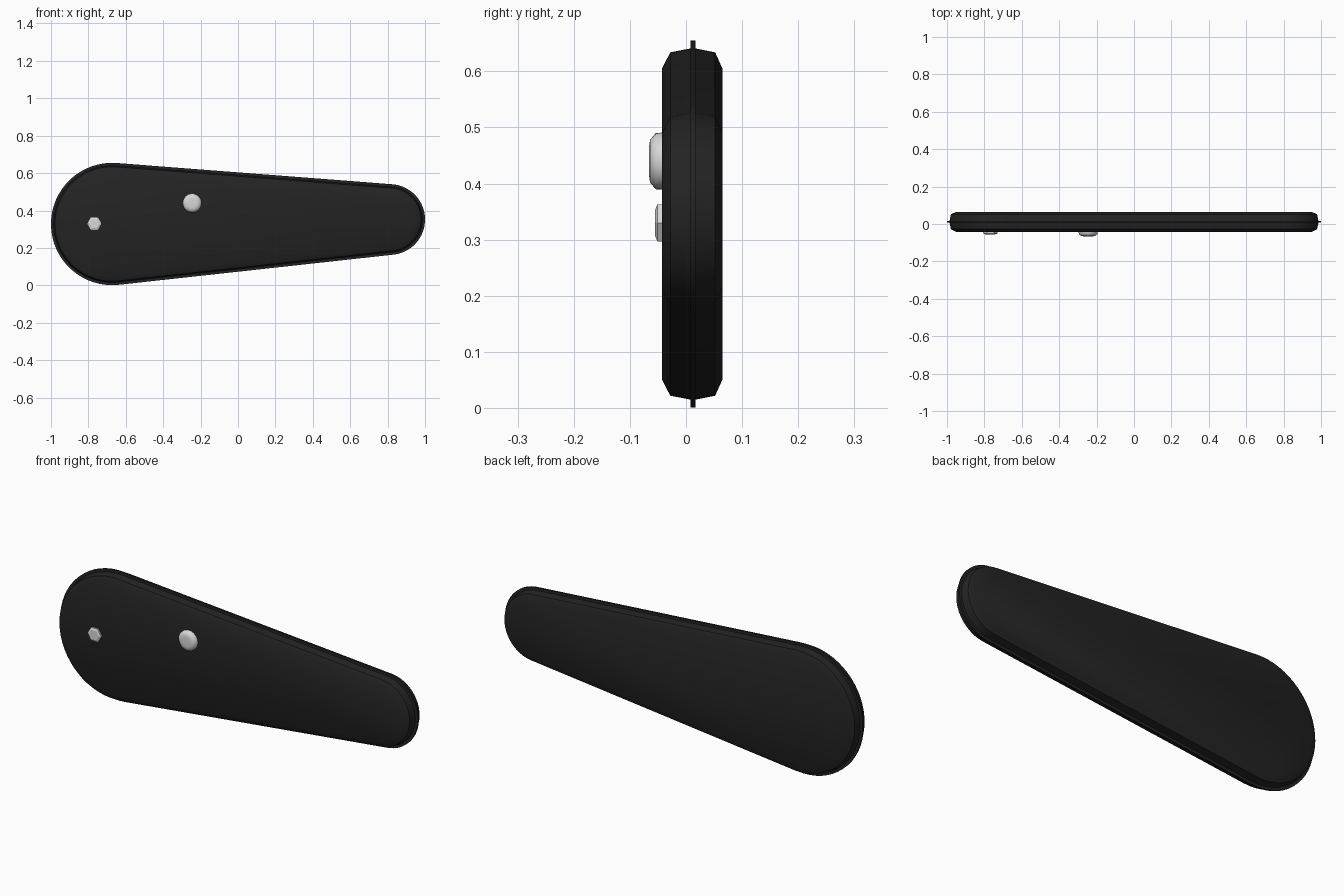
import bpy, bmesh, math

if "Cube" in bpy.data.objects:
    bpy.data.objects.remove(bpy.data.objects["Cube"])


def material(name, rgb):
    m = bpy.data.materials.new(name)
    m.diffuse_color = (*rgb, 1)
    m.use_nodes = True
    m.node_tree.nodes["Principled BSDF"].inputs["Base Color"].default_value = m.diffuse_color
    return m


BLACK = material("black plastic", (0.017, 0.017, 0.017))
METAL = material("light metal", (0.68, 0.68, 0.68))


def loft(name, rings, mat, angle):
    """Bridge successive closed rings and cap both ends."""
    bm = bmesh.new()
    loops = [[bm.verts.new(p) for p in ring] for ring in rings]
    n = len(loops[0])
    for a, b in zip(loops, loops[1:]):
        for i in range(n):
            j = (i + 1) % n
            bm.faces.new((a[i], a[j], b[j], b[i]))
    bm.faces.new(loops[0][::-1])
    bm.faces.new(loops[-1])
    bmesh.ops.recalc_face_normals(bm, faces=bm.faces)
    me = bpy.data.meshes.new(name)
    bm.to_mesh(me)
    bm.free()
    me.materials.append(mat)
    ob = bpy.data.objects.new(name, me)
    bpy.context.collection.objects.link(ob)
    bpy.ops.object.select_all(action='DESELECT')
    ob.select_set(True)
    bpy.context.view_layer.objects.active = ob
    bpy.ops.object.shade_smooth_by_angle(angle=math.radians(angle))
    return ob


# Tapered outline: a large and a small end arc joined by tangent lines
BIG = (-0.673, 0.328, 0.327)
SMALL = (0.811, 0.352, 0.189)


def outline(y, inset, steps=32):
    dx, dz = SMALL[0] - BIG[0], SMALL[1] - BIG[1]
    tilt = math.atan2(dz, dx)
    half = math.acos((BIG[2] - SMALL[2]) / math.hypot(dx, dz))
    pts = []
    for (cx, cz, r), start, sweep in (
            (SMALL, tilt - half, 2 * half),
            (BIG, tilt + half, 2 * (math.pi - half))):
        for i in range(steps + 1):
            a = start + sweep * i / steps
            pts.append((cx + (r - inset) * math.cos(a), y,
                        cz + (r - inset) * math.sin(a)))
    return pts


def disc(y, cx, cz, r, sides):
    return [(cx + r * math.cos(math.tau * i / sides), y,
             cz + r * math.sin(math.tau * i / sides)) for i in range(sides)]


# Chamfered shell with a thin raised seam around the middle
section = [(-0.043, 0.050), (-0.028, 0.021), (0.008, 0.014), (0.008, 0.0),
           (0.017, 0.0), (0.017, 0.014), (0.052, 0.021), (0.065, 0.050)]
loft("case_cover", [outline(y, d) for y, d in section], BLACK, 30)

# Round button with a softened rim
loft("round_button", [disc(y, -0.245, 0.44, r, 32) for y, r in
     [(-0.040, 0.051), (-0.054, 0.050), (-0.064, 0.038), (-0.066, 0.025)]],
     METAL, 50)

# Hexagonal bolt head with a shallow chamfer
loft("hex_bolt", [disc(y, -0.768, 0.33, r, 6) for y, r in
     [(-0.040, 0.038), (-0.051, 0.038), (-0.055, 0.027)]], METAL, 20)
